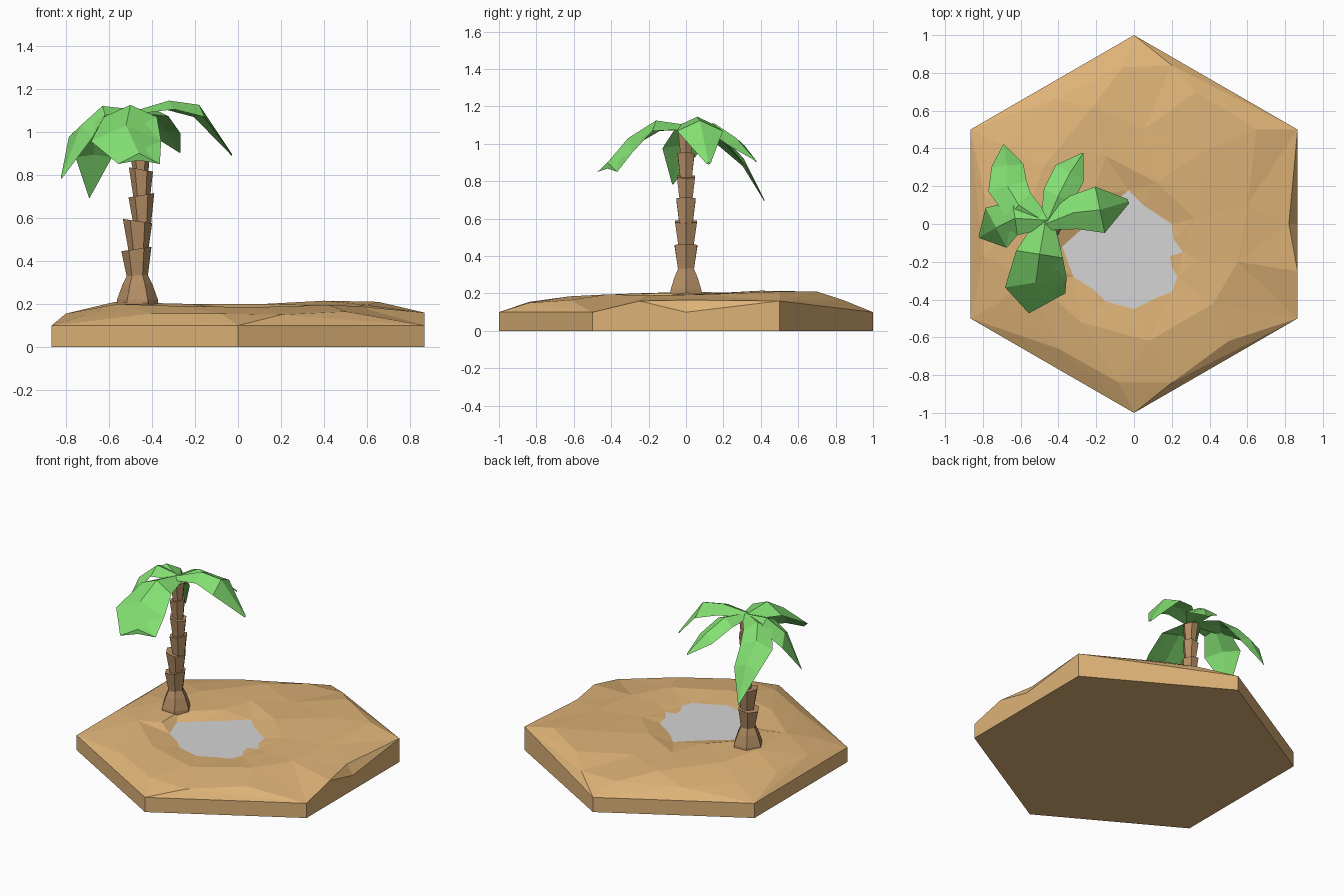
import bpy, bmesh, math
from mathutils import Vector, geometry

if "Cube" in bpy.data.objects:
    bpy.data.objects.remove(bpy.data.objects["Cube"], do_unlink=True)


def make_material(name, colour):
    mat = bpy.data.materials.new(name)
    mat.use_nodes = True
    mat.diffuse_color = (*colour, 1)
    mat.node_tree.nodes["Principled BSDF"].inputs["Base Color"].default_value = (*colour, 1)
    return mat


def make_object(name, verts, faces, material):
    mesh = bpy.data.meshes.new(name)
    mesh.from_pydata([tuple(v) for v in verts], [], faces)
    bm = bmesh.new()
    bm.from_mesh(mesh)
    bmesh.ops.recalc_face_normals(bm, faces=bm.faces)
    bm.to_mesh(mesh)
    bm.free()
    mesh.materials.append(material)
    obj = bpy.data.objects.new(name, mesh)
    bpy.context.collection.objects.link(obj)
    return obj


def skin(rings):
    """Closed quads around a list of equal rings, capped at both ends."""
    n = len(rings[0])
    verts = [v for ring in rings for v in ring]
    faces = [(r * n + i, r * n + (i + 1) % n, (r + 1) * n + (i + 1) % n, (r + 1) * n + i)
             for r in range(len(rings) - 1) for i in range(n)]
    last = len(verts) - n
    faces += [tuple(reversed(range(n))), tuple(range(last, last + n))]
    return verts, faces


sand = make_material("sand", (.73, .45, .185))
water = make_material("pale water", (.66, .66, .67))
bark = make_material("bark", (.46, .27, .13))
leaf = make_material("leaf green", (.23, .745, .17))

# Island: hexagonal rim, shoreline and dune crests, triangulated together
RIM, WATER = .1, .172
rim = [Vector((math.sin(math.radians(60 * i)), math.cos(math.radians(60 * i)), RIM))
       for i in range(6)]
# the left edge dips once and rises at one corner and one hump
dip, hump = rim[1].lerp(rim[2], .5), rim[1].lerp(rim[2], .75)
rim[1].z = hump.z = .16
rim[2:2] = [dip, hump]
shore = [Vector((x, y, WATER)) for x, y in reversed((
    (-.03, .18), (.05, .1), (.2, 0), (.21, -.08), (.26, -.15), (.19, -.17),
    (.2, -.23), (.23, -.28), (.2, -.36), (.12, -.39), (0, -.45), (-.15, -.41),
    (-.21, -.35), (-.32, -.28), (-.38, -.12), (-.28, -.03), (-.16, .06)))]
dunes = [Vector(p) for p in (
    # steep crests near the edge
    (.2, .84, .165), (.33, .7, .21), (.65, .5, .21), (.82, 0, .165),
    (.2, -.84, .15), (.5, -.62, .165), (-.08, -.84, .155),
    (-.4, -.66, .155), (-.72, -.42, .145), (-.8, -.17, .155), (-.79, .15, .155),
    (-.7, .42, .15), (-.42, .66, .155), (-.06, .83, .16),
    # rolling middle
    (-.22, .62, .195), (.05, .5, .19), (.4, .4, .215), (.6, .1, .195),
    (.55, -.2, .19), (.42, -.42, .195), (.08, -.62, .185), (-.28, -.52, .19),
    (-.56, -.28, .2), (-.57, .05, .21), (-.48, .3, .2), (-.15, .36, .2),
    # raised bank round the pond
    (.12, .22, .2), (.32, .03, .195), (.35, -.2, .19), (-.42, -.04, .205),
    (-.22, .15, .2), (-.42, -.22, .2))]
points = rim + shore + dunes
sides = len(rim)
loop = list(range(sides, sides + len(shore)))
flat, _, tris, origins, _, inside = geometry.delaunay_2d_cdt(
    [p.to_2d() for p in points], [], [loop], 0, 1e-5)
verts = [Vector((p.x, p.y, points[origins[i][0]].z)) for i, p in enumerate(flat)]
pond = [tuple(t) for t, src in zip(tris, inside) if src]
land = [tuple(t) for t, src in zip(tris, inside) if not src]

# Side walls and underside join the rim of the land
where = {o: i for i, src in enumerate(origins) for o in src}
top = [where[i] for i in range(sides)]
low = list(range(len(verts), len(verts) + sides))
verts += [Vector((p.x, p.y, 0)) for p in rim]
walls = [(top[i], top[(i + 1) % sides], low[(i + 1) % sides], low[i]) for i in range(sides)]
island = make_object("sand_island_and_pond", verts, pond + land + walls + [tuple(low)], sand)
island.data.materials.append(water)
for poly in island.data.polygons[:len(pond)]:
    poly.material_index = 1


# Palm trunk: flared foot, then stacked cups that widen upwards
def hexagon(x, z, radius, lean=0):
    return [Vector((x + radius * math.cos(a), radius * math.sin(a),
                    z + lean * math.cos(a)))
            for a in (math.radians(60 * i) for i in range(6))]


make_object("trunk_foot", *skin([hexagon(-.467, .17, .1), hexagon(-.467, .22, .095),
                                 hexagon(-.467, .29, .07), hexagon(-.467, .34, .045)]), bark)
cups = [(-.468, .33, .07), (-.463, .46, .068), (-.445, .58, .06),
        (-.447, .7, .056), (-.452, .82, .052), (-.452, .95, .05)]
for i, (x, z, r) in enumerate(cups):
    lean = .01 * (-1) ** i
    make_object(f"trunk_segment_{i + 1}",
                *skin([hexagon(x, z - .01, r * .68), hexagon(x - .004, z + .125, r, lean)]), bark)


# Palm fronds: folded blades following a drooping rib
def frond(name, rib, widths):
    rib = [Vector(p) for p in rib]
    rings = []
    for i, (p, w) in enumerate(zip(rib, widths)):
        along = rib[min(i + 1, len(rib) - 1)] - rib[max(i - 1, 0)]
        side = along.cross(Vector((0, 0, 1))).normalized() * w
        droop = Vector((0, 0, -.45 * w))
        under = Vector((0, 0, -.008 - .22 * w))
        rings.append([p + side + droop, p, p - side + droop, p + under])
    make_object(name, *skin(rings), leaf)


frond("frond_back_right",
      [(-.47, .01, 1.1), (-.61, .1, 1.11), (-.67, .2, 1.04), (-.67, .31, .92), (-.69, .42, .7)],
      (.035, .09, .105, .085, .004))
frond("frond_back_left",
      [(-.46, .01, 1.1), (-.4, .15, 1.11), (-.34, .27, 1.03), (-.27, .375, .91)],
      (.035, .085, .085, .004))
frond("frond_left",
      [(-.47, 0, 1.1), (-.32, .06, 1.145), (-.18, .075, 1.125), (-.03, .12, .9)],
      (.035, .09, .125, .012))
frond("frond_front",
      [(-.47, .01, 1.1), (-.5, -.16, 1.125), (-.52, -.31, 1.03), (-.46, -.42, .9)],
      (.05, .125, .165, .11))
frond("frond_right",
      [(-.45, .02, 1.1), (-.63, .03, 1.12), (-.73, -.02, 1.03), (-.82, -.07, .79)],
      (.04, .09, .12, .006))
